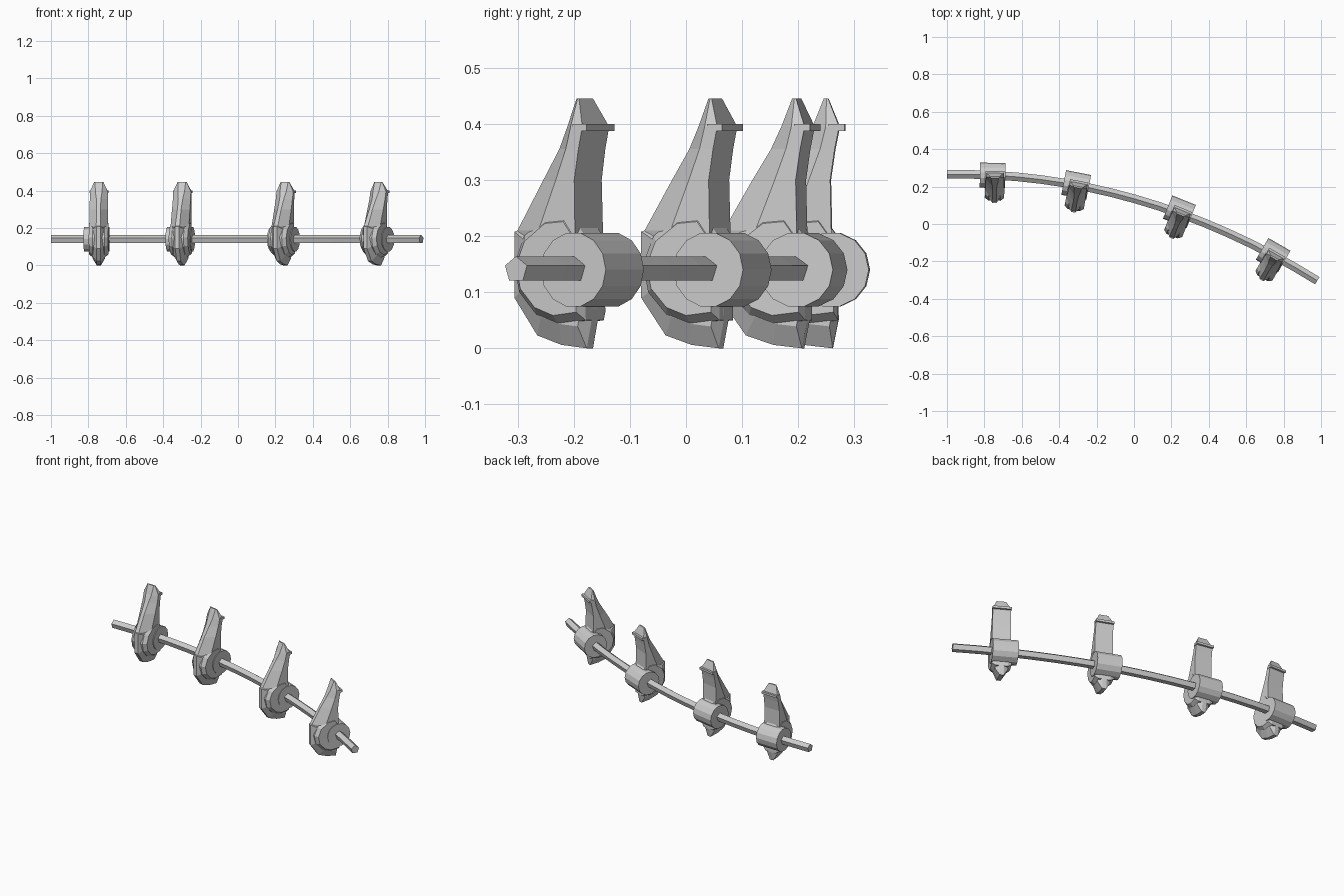
import bpy, bmesh, math
from mathutils import Vector, Matrix
from mathutils.geometry import interpolate_bezier

if "Cube" in bpy.data.objects:
    bpy.data.objects.remove(bpy.data.objects["Cube"])

AXIS_Z = 0.14
BODY_X = 0.012          # clamp body sits slightly off the sleeve centre


def loft(name, rings, matrix=Matrix()):
    """Skin a list of equal-length closed rings and cap both ends."""
    bm = bmesh.new()
    vs = [[bm.verts.new(p) for p in r] for r in rings]
    n = len(rings[0])
    for a, b in zip(vs, vs[1:]):
        for i in range(n):
            j = (i + 1) % n
            bm.faces.new((a[i], a[j], b[j], b[i]))
    bm.faces.new(vs[0][::-1])
    bm.faces.new(vs[-1])
    bmesh.ops.recalc_face_normals(bm, faces=bm.faces)
    me = bpy.data.meshes.new(name)
    bm.to_mesh(me)
    bm.free()
    ob = bpy.data.objects.new(name, me)
    ob.matrix_world = matrix
    bpy.context.collection.objects.link(ob)
    return ob


def plate(name, profile, x_in, x_out, shrink, centre, matrix):
    """Side profile with bevelled flanks: full size inside, shrunk at the faces."""
    cy, cz = centre
    rings = []
    for x, s in ((-x_out, shrink), (-x_in, 1), (x_in, 1), (x_out, shrink)):
        rings.append([(BODY_X + x, cy + (y - cy) * s, cz + (z - cz) * s)
                      for y, z in profile])
    return loft(name, rings, matrix)


# curved five-sided rod
path = interpolate_bezier(Vector((-1, .265, AXIS_Z)), Vector((-.33, .28, AXIS_Z)),
                          Vector((.35, .09, AXIS_Z)), Vector((.98, -.303, AXIS_Z)), 17)
rings = []
for i, p in enumerate(path):
    t = (path[min(i + 1, 16)] - path[max(i - 1, 0)]).normalized()
    side = t.cross(Vector((0, 0, 1)))
    rings.append([p + 0.024 * (side * math.sin(a) + Vector((0, 0, math.cos(a))))
                  for a in (k * math.tau / 5 for k in range(5))])
loft("rod", rings)

# profiles (y, z) in the frame of one clamp
DISC = [(.012, .05), (-.045, .043), (-.09, .06), (-.125, .1), (-.135, .15),
        (-.115, .2), (-.065, .238), (-.02, .242), (.01, .2)]
KEEL = [(.012, .07), (.012, .05), (.002, 0), (-.05, .006), (-.1, .023),
        (-.147, .09), (-.147, .208), (-.1, .22), (0, .2)]
# horn sections: z, back y, shoulder y, front y, half width, front half width
HORN = [(.17, .002, -.08, -.13, .05, .012), (.21, .0, -.075, -.14, .05, .012),
        (.30, -.002, -.04, -.088, .049, .01), (.355, .006, -.02, -.054, .048, .012),
        (.395, .014, -.01, -.034, .048, .018), (.445, -.006, -.009, -.014, .025, .02)]


def clamp(i, x, y, deg):
    m = Matrix.Translation((x, y, 0)) @ Matrix.Rotation(-math.radians(deg), 4, 'Z')
    # sleeve around the rod
    loft(f"sleeve_{i}", [[(sx, .067 * math.cos(a), AXIS_Z + .067 * math.sin(a))
                          for a in (k * math.tau / 14 for k in range(14))]
                         for sx in (-.068, .068)], m)
    # bevelled disc and thin keel in front of it
    plate(f"disc_{i}", DISC, .032, .052, .84, (-.04, .14), m)
    plate(f"keel_{i}", KEEL, .011, .034, .74, (-.02, .15), m)
    # wedge-shaped horn
    loft(f"horn_{i}", [[(BODY_X + sx, sy, z) for sx, sy in
                        ((-w, b), (w, b), (w, s), (fw, f), (-fw, f), (-w, s))]
                       for z, b, s, f, w, fw in HORN], m)
    # small lip behind the horn tip
    loft(f"lip_{i}", [[(BODY_X + sx, sy, z) for sx, sy in
                       ((-.05, -.005), (.05, -.005), (.05, .024), (-.05, .024))]
                      for z in (.387, .4)], m)


for i, spec in enumerate([(-.756, .26, 1), (-.309, .209, 11),
                          (.243, .065, 22), (.744, -.167, 30)], 1):
    clamp(i, *spec)
